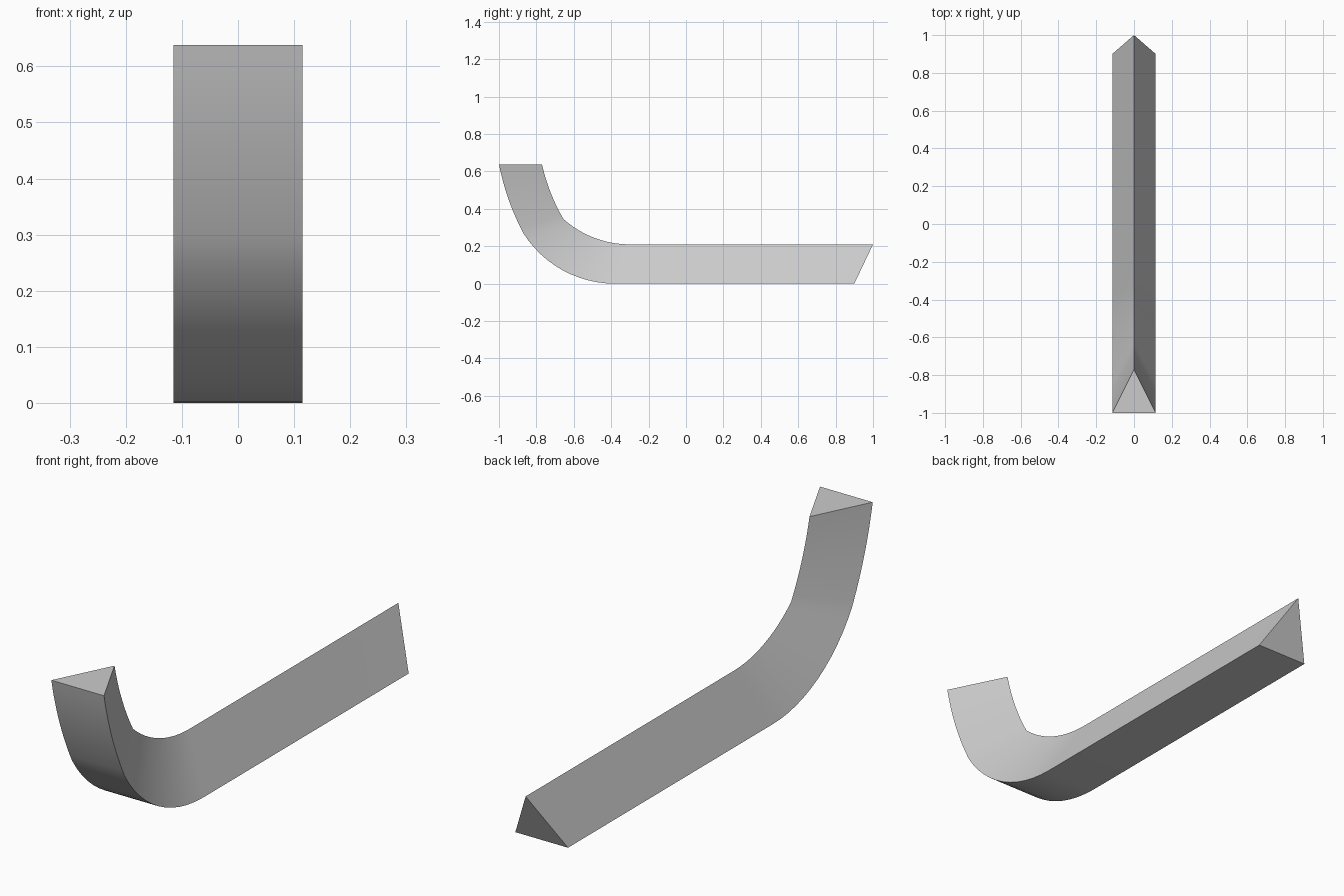
import bpy, bmesh
from math import sin, cos, asin

if "Cube" in bpy.data.objects:
    bpy.data.objects.remove(bpy.data.objects["Cube"])

HALF_W = 0.115
N = 12


def bowed(a, b, sag):
    """Shallow curve from a to b, bulging towards the lower front."""
    dy, dz = b[0] - a[0], b[1] - a[1]
    length = (dy * dy + dz * dz) ** 0.5
    ny, nz = dz / length, -dy / length
    return [(a[0] + dy * t + ny * sag * 4 * t * (1 - t),
             a[1] + dz * t + nz * sag * 4 * t * (1 - t))
            for t in (i / N for i in range(N))]


def arc(a, b):
    """Circular arc from a down to b, ending level at b."""
    dy, dz = b[0] - a[0], a[1] - b[1]
    r = (dy * dy + dz * dz) / (2 * dz)
    start = asin(dy / r)
    return [(b[0] - r * sin(start * (1 - i / N)),
             b[1] + r * (1 - cos(start * (1 - i / N)))) for i in range(N + 1)]


def rail(top, kink, level, end, sag):
    return bowed(top, kink, sag) + arc(kink, level) + [end]


# Outer edge pair and inner ridge, as (y, z) side profiles
outer = rail((-1, 0.638), (-0.87, 0.27), (-0.38, 0), (0.9, 0), 0.014)
ridge = rail((-0.77, 0.638), (-0.655, 0.345), (-0.3, 0.21), (1, 0.21), 0.012)

# Bent triangular bar
bm = bmesh.new()
rings = [[bm.verts.new((-HALF_W, *o)), bm.verts.new((HALF_W, *o)),
          bm.verts.new((0, *r))] for o, r in zip(outer, ridge)]
for a, b in zip(rings, rings[1:]):
    for i in range(3):
        j = (i + 1) % 3
        bm.faces.new((a[i], a[j], b[j], b[i]))
bm.faces.new(rings[0])
bm.faces.new(rings[-1])
bmesh.ops.recalc_face_normals(bm, faces=bm.faces)
mesh = bpy.data.meshes.new("bent_triangular_bar")
bm.to_mesh(mesh)
bm.free()
bar = bpy.data.objects.new("bent_triangular_bar", mesh)
bpy.context.collection.objects.link(bar)
bpy.context.view_layer.objects.active = bar
bar.select_set(True)
bpy.ops.object.shade_smooth_by_angle(angle=0.6)
